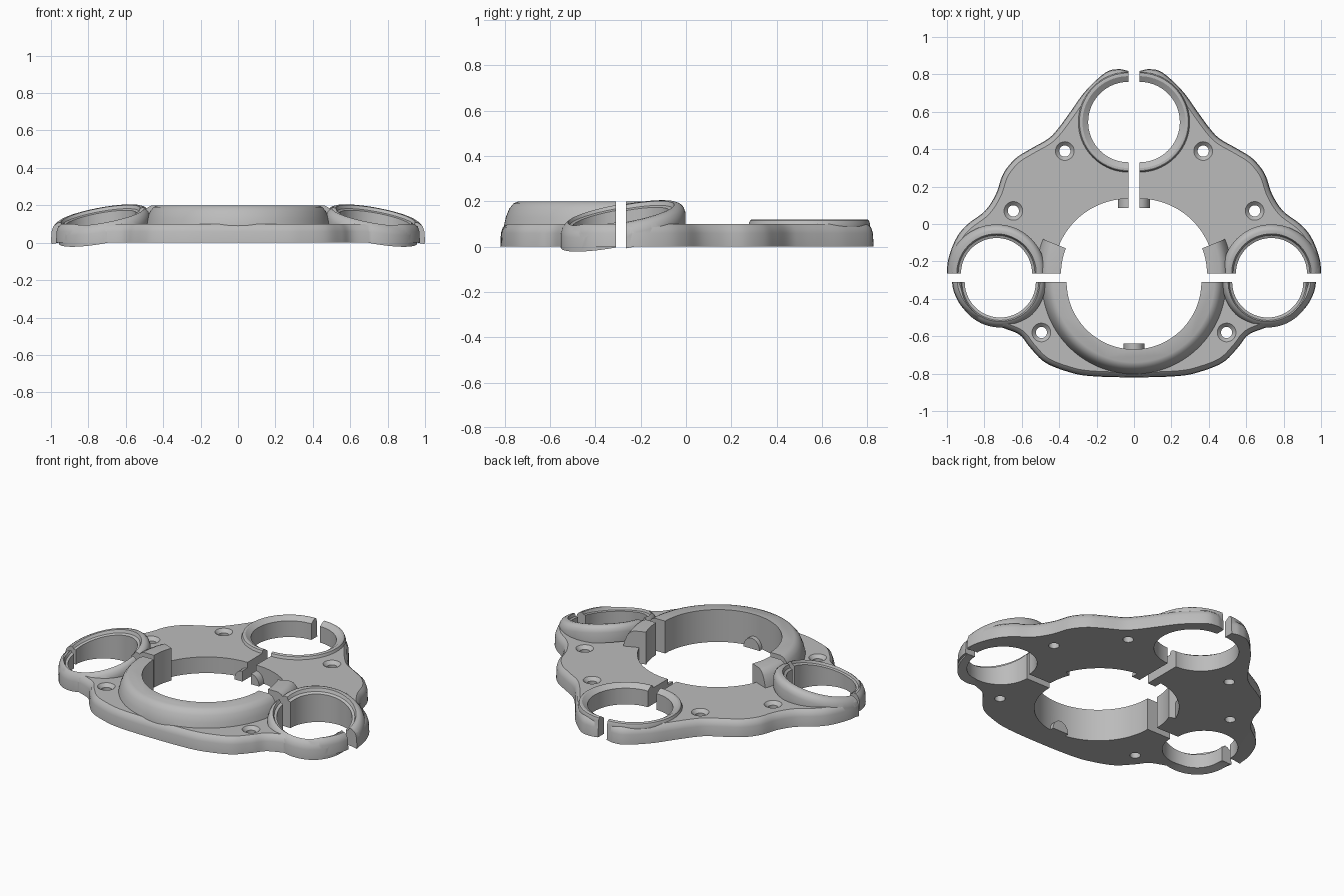
import bpy
import bmesh
from math import sin, cos, pi, radians
from mathutils import Vector

if "Cube" in bpy.data.objects:
    bpy.data.objects.remove(bpy.data.objects["Cube"])

grey = bpy.data.materials.new("plain grey")
grey.use_nodes = True
grey.diffuse_color = (0.5, 0.5, 0.5, 1)
shader = next(n for n in grey.node_tree.nodes if n.type == 'BSDF_PRINCIPLED')
shader.inputs["Base Color"].default_value = grey.diffuse_color
shader.inputs["Roughness"].default_value = 0.6


# ---- solids ----
def loft(loops, name="tool"):
    """Closed solid skinned over a list of equal-length loops."""
    bm = bmesh.new()
    rows = [[bm.verts.new(p) for p in loop] for loop in loops]
    n = len(rows[0])
    for a, b in zip(rows, rows[1:]):
        for i in range(n):
            j = (i + 1) % n
            bm.faces.new((a[i], a[j], b[j], b[i]))
    bm.faces.new(rows[0][::-1])
    bm.faces.new(rows[-1])
    bmesh.ops.recalc_face_normals(bm, faces=bm.faces)
    mesh = bpy.data.meshes.new(name)
    bm.to_mesh(mesh)
    bm.free()
    obj = bpy.data.objects.new(name, mesh)
    bpy.context.collection.objects.link(obj)
    return obj


def stack(cx, cy, profile, tilt=(0, 0), sides=72):
    """Round solid from (radius, height) pairs; the heights may lean."""
    loops = []
    for r, z in profile:
        ring = [(r * cos(2 * pi * i / sides), r * sin(2 * pi * i / sides)) for i in range(sides)]
        loops.append([(cx + x, cy + y, z + x * tilt[0] + y * tilt[1]) for x, y in ring])
    return loft(loops)


def box(x0, x1, y0, y1, z0=-1, z1=1):
    rect = [(x0, y0), (x1, y0), (x1, y1), (x0, y1)]
    return loft([[(x, y, z) for x, y in rect] for z in (z0, z1)])


def combine(obj, tool, operation):
    mod = obj.modifiers.new("join", 'BOOLEAN')
    mod.operation = operation
    mod.solver = 'EXACT'
    mod.object = tool
    bpy.context.view_layer.objects.active = obj
    bpy.ops.object.modifier_apply(modifier=mod.name)
    bpy.data.objects.remove(tool)


def smooth_path(points, steps=6):
    pts = [Vector(p) for p in points]
    pts = [2 * pts[0] - pts[1]] + pts + [2 * pts[-1] - pts[-2]]
    out = []
    for a, b, c, d in zip(pts, pts[1:], pts[2:], pts[3:]):
        for k in range(steps):
            t = k / steps
            out.append(0.5 * (2 * b + (c - a) * t + (2 * a - 5 * b + 4 * c - d) * t ** 2
                              + (3 * b - a - 3 * c + d) * t ** 3))
    return out + [pts[-2]]


def plate(name, outline, corners=()):
    """Flat plate with a rounded upper rim; outline runs clockwise."""
    path = smooth_path(outline)
    loops = []
    for inset, z in ((0, 0), (0.003, 0.06), (0.012, 0.086), (0.028, 0.1)):
        loop = []
        for i, p in enumerate(path):
            d = (path[min(i + 1, len(path) - 1)] - path[max(i - 1, 0)]).normalized()
            loop.append((p.x + d.y * inset, p.y - d.x * inset, z))
        loops.append(loop + [(x, y, z) for x, y in corners])
    return loft(loops, name)


# ---- repeated features ----
COLLAR = ((0.5, 0), (0.492, 0.1), (0.485, 0.13), (0.47, 0.168), (0.452, 0.19), (0.43, 0.2))


def add_pod(obj, cx, cy, outer):
    """Leaning rim around a side hole."""
    side = 1 if cx > 0 else -1
    tilt = (-0.18 * side, 0.18)
    top = 0.147
    combine(obj, stack(cx, cy, ((outer, 0.04), (outer, top - 0.045), (outer - 0.008, top - 0.022),
                                (outer - 0.02, top - 0.008), (outer - 0.035, top)), tilt), 'UNION')
    combine(obj, stack(cx, cy, ((0.19, -0.2), (0.19, top - 0.022), (0.205, top - 0.017),
                                (0.213, top + 0.001), (0.213, top + 0.2)), tilt), 'DIFFERENCE')


def add_screw_hole(obj, x, y):
    combine(obj, stack(x, y, ((0.03, -0.1), (0.03, 0.08), (0.052, 0.102), (0.052, 0.3)),
                       sides=32), 'DIFFERENCE')


def add_peg(obj, x, y0, y1):
    """Half-round locating peg inside the central opening."""
    arch = [(x + 0.055 * cos(pi * i / 16), 0.065 * sin(pi * i / 16)) for i in range(17)]
    combine(obj, loft([[(a, y, z) for a, z in arch] for y in (y0, y1)]), 'UNION')


def finish(obj):
    obj.data.materials.clear()
    obj.data.materials.append(grey)
    for p in obj.data.polygons:
        p.material_index = 0
    bpy.ops.object.select_all(action='DESELECT')
    obj.select_set(True)
    bpy.context.view_layer.objects.active = obj
    bpy.ops.object.shade_smooth_by_angle(angle=radians(30))


# ---- front section with the raised half collar ----
half = [(0.97, -0.2), (0.973, -0.31), (0.952, -0.39), (0.9, -0.465), (0.807, -0.524), (0.7, -0.556),
        (0.61, -0.594), (0.556, -0.66), (0.476, -0.74), (0.353, -0.79), (0.235, -0.813)]
front = plate("front_section", half + [(0, -0.82)] + [(-x, y) for x, y in half[::-1]])
combine(front, stack(0, -0.31, COLLAR, sides=128), 'UNION')
for s in (1, -1):
    add_pod(front, 0.715 * s, -0.31, 0.243)
    add_screw_hole(front, 0.495 * s, -0.58)
combine(front, stack(0, -0.31, ((0.36, -1), (0.36, 1)), sides=128), 'DIFFERENCE')
add_peg(front, 0, -0.69, -0.64)
combine(front, box(-2, 2, -2, -0.31), 'INTERSECT')
finish(front)

# ---- back left section ----
back_outline = [(-0.06, 0.8), (0.03, 0.818), (0.085, 0.828), (0.155, 0.808), (0.26, 0.71), (0.34, 0.6),
                (0.406, 0.51), (0.46, 0.455), (0.556, 0.4), (0.636, 0.348), (0.7, 0.267), (0.738, 0.16),
                (0.797, 0.07), (0.888, 0), (0.947, -0.07), (0.99, -0.176), (1, -0.265), (0.99, -0.35)]
back = plate("back_left_section", back_outline, [(-0.06, -0.35)])
CX, CY = 0.03, -0.265
combine(back, stack(CX, CY, ((0.4, -1), (0.4, 1)), sides=128), 'DIFFERENCE')

# short continuation of the collar
angles = [radians(-10 + 32 * i / 12) for i in range(13)]
wedge = []
for r, z in COLLAR:
    outer_arc = [(CX + r * cos(a), CY + r * sin(a), z) for a in angles]
    inner_arc = [(CX + 0.36 * cos(a), CY + 0.36 * sin(a), z) for a in reversed(angles)]
    wedge.append(outer_arc + inner_arc)
combine(back, loft(wedge), 'UNION')
add_pod(back, 0.735, CY, 0.263)

# low rim and hole at the back
combine(back, stack(CX, 0.545, ((0.268, 0.05), (0.268, 0.1), (0.262, 0.116), (0.256, 0.12))), 'UNION')
combine(back, stack(CX, 0.545, ((0.215, -1), (0.215, 0.1), (0.247, 0.121), (0.247, 1))), 'DIFFERENCE')
for x, y in ((0.37, 0.39), (0.645, 0.07)):
    add_screw_hole(back, x, y)
add_peg(back, CX, 0.085, 0.17)
combine(back, box(CX, 2, CY, 2), 'INTERSECT')
finish(back)

# ---- mirrored back right section ----
mirror = back.copy()
mirror.data = back.data.copy()
mirror.name = "back_right_section"
bpy.context.collection.objects.link(mirror)
bm = bmesh.new()
bm.from_mesh(mirror.data)
for v in bm.verts:
    v.co.x *= -1
bmesh.ops.reverse_faces(bm, faces=bm.faces)
bm.to_mesh(mirror.data)
bm.free()
finish(mirror)
